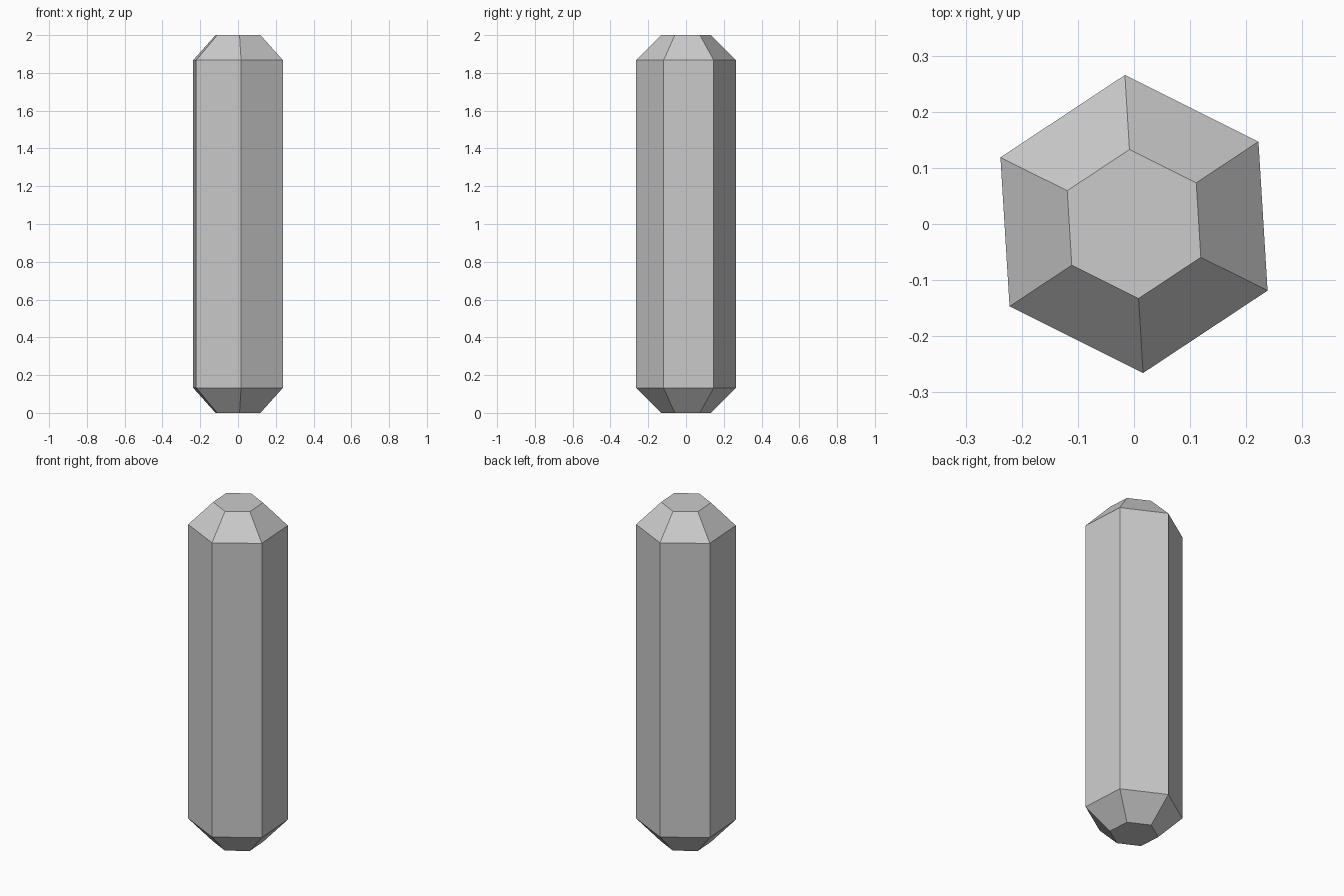
import bpy
import bmesh
from math import cos, sin, pi, radians

cube = bpy.data.objects.get("Cube")
if cube:
    bpy.data.objects.remove(cube, do_unlink=True)

SIDES = 6
TWIST = radians(33.5)
RADIUS = 0.266
HEIGHT = 2.0
CAP = RADIUS / 2     # height and tip radius of each tapered end

# Plain grey material
grey = bpy.data.materials.new("light_grey")
grey.use_nodes = True
colour = (0.6, 0.6, 0.6, 1)
grey.diffuse_color = colour
grey.node_tree.nodes["Principled BSDF"].inputs["Base Color"].default_value = colour


def ring(bm, radius, z):
    """One hexagonal ring of the profile."""
    angles = [TWIST + 2 * pi * i / SIDES for i in range(SIDES)]
    return [bm.verts.new((radius * cos(a), radius * sin(a), z)) for a in angles]


# Hexagonal bar with a tapered cap at each end
profile = [(CAP, 0), (RADIUS, CAP), (RADIUS, HEIGHT - CAP), (CAP, HEIGHT)]
bm = bmesh.new()
rings = [ring(bm, r, z) for r, z in profile]
for low, high in zip(rings, rings[1:]):
    for i in range(SIDES):
        j = (i + 1) % SIDES
        bm.faces.new((low[i], low[j], high[j], high[i]))
bm.faces.new(rings[0][::-1])
bm.faces.new(rings[-1])

mesh = bpy.data.meshes.new("hexagonal_crystal")
bm.to_mesh(mesh)
bm.free()
mesh.materials.append(grey)
crystal = bpy.data.objects.new("hexagonal_crystal", mesh)
bpy.context.collection.objects.link(crystal)
